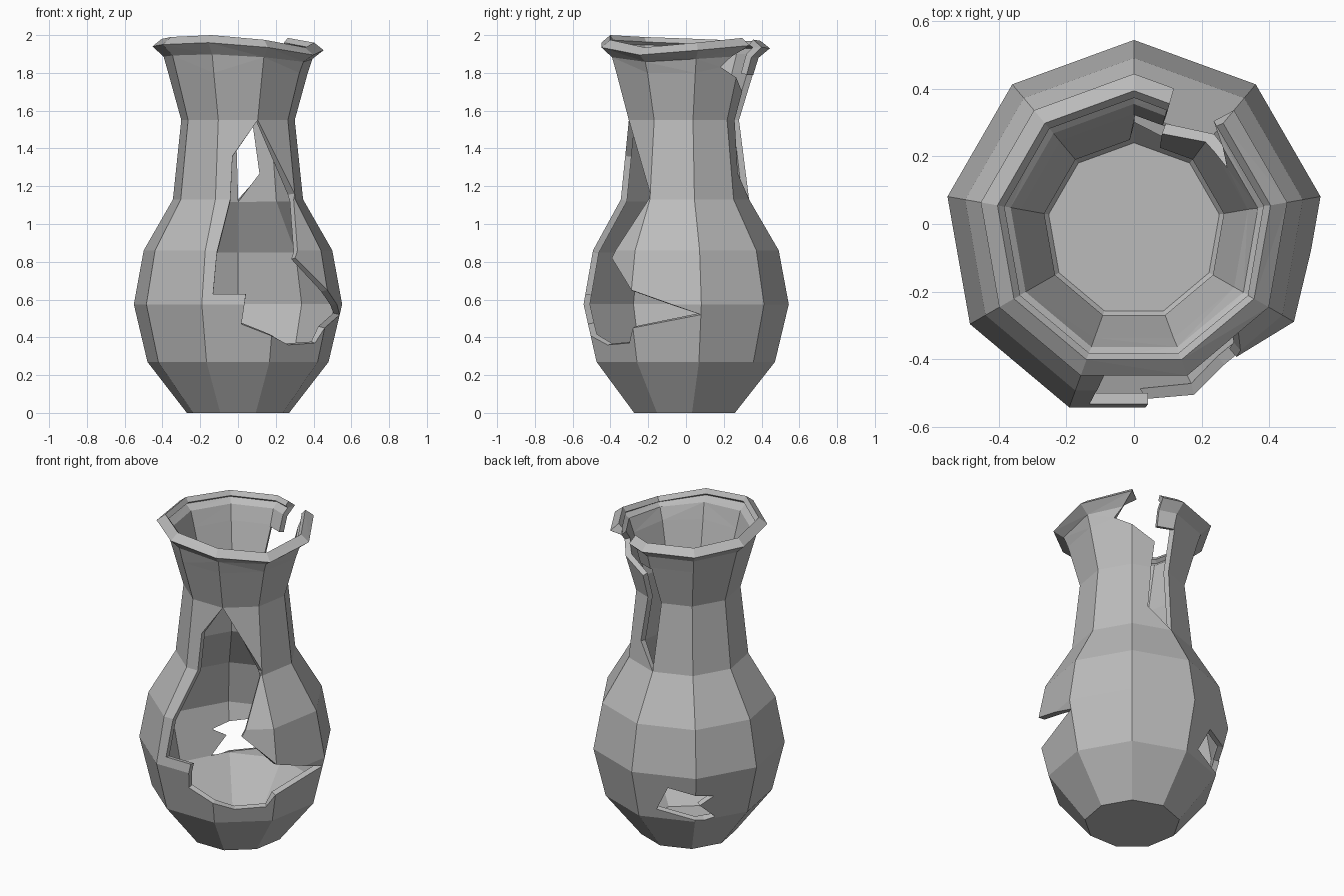
import bpy, bmesh, math
from mathutils import Vector
from mathutils.geometry import delaunay_2d_cdt

cube = bpy.data.objects.get("Cube")
if cube:
    bpy.data.objects.remove(cube, do_unlink=True)

SIDES = 9
AXIS_Y = -0.016
WALL = 0.033

# Profile of the vase: (height, corner radius)
profile = [(0, .275), (.27, .487), (.575, .56), (.86, .507), (1.13, .35),
           (1.55, .305), (1.80, .375), (1.88, .40), (1.93, .46), (1.97, .41)]
# Uneven rim: height offset at each corner
rim_wave = [.01, .02, .03, .005, -.035, -.01, .015, 0, 0]

# Broken openings, unrolled: (corner number around the vase, height)
front_break = [(2.15, .63), (2.61, .63), (2.55, .47), (3.35, .36), (3.87, .37),
               (4, .45), (5, .52), (4, .65), (3.47, .82), (4, 1.16), (3, 1.55),
               (2.37, 1.36), (2.33, 1.13), (2.18, .85)]
rim_break = [(7, 1.13), (7.12, 1.55), (7.03, 1.79), (6.6, 1.79), (6.6, 2.1),
             (6, 2.1), (6, 1.93), (5.58, 1.83), (6.58, 1.70), (6.55, 1.53), (6.42, 1.27)]
low_break = [(7.55, .49), (7.33, .33), (8.18, .27), (8.38, .28), (8.08, .38), (8.33, .43)]


def corner(i, r, z):
    a = math.radians(170 + 360 / SIDES * (i % SIDES))
    return Vector((r * math.cos(a), r * math.sin(a) + AXIS_Y, z))


def roll_up(u, z):
    """Put an unrolled point onto the faceted wall."""
    k = 0
    while k < len(profile) - 2 and z > profile[k + 1][0]:
        k += 1
    (z0, r0), (z1, r1) = profile[k], profile[k + 1]
    t = min(1, max(0, (z - z0) / (z1 - z0)))
    r = r0 + (r1 - r0) * t
    i = min(int(u), SIDES - 1)
    p = corner(i, r, z).lerp(corner(i + 1, r, z), u - i)
    w = rim_wave[i] + (rim_wave[(i + 1) % SIDES] - rim_wave[i]) * (u - i)
    p.z += w * min(1, max(0, (z - 1.80) / .13))
    return p


# Unrolled wall grid with the openings laid over it
rows, step = len(profile), SIDES + 1
points = [Vector((u, z)) for z, r in profile for u in range(step)]
faces = [[k * step + i, k * step + i + 1, (k + 1) * step + i + 1, (k + 1) * step + i]
         for k in range(rows - 1) for i in range(SIDES)]
wall_count = len(faces)
for hole in (front_break, rim_break, low_break):
    area = sum(a[0] * b[1] - b[0] * a[1] for a, b in zip(hole, hole[1:] + hole[:1]))
    ring = hole if area > 0 else hole[::-1]
    faces.append(list(range(len(points), len(points) + len(ring))))
    points += [Vector(p) for p in ring]
flat, _, tris, _, _, source = delaunay_2d_cdt(points, [], faces, 1, 1e-5)

# Wall: keep every piece outside the openings
bm = bmesh.new()
verts = [bm.verts.new(roll_up(p.x, p.y)) for p in flat]
for tri, src in zip(tris, source):
    if src and all(s < wall_count for s in src):
        bm.faces.new([verts[i] for i in tri])
# Base
bm.faces.new([bm.verts.new(corner(i, profile[0][1], 0)) for i in reversed(range(SIDES))])
bmesh.ops.remove_doubles(bm, verts=bm.verts[:], dist=1e-4)
bmesh.ops.delete(bm, geom=[v for v in bm.verts if not v.link_faces], context='VERTS')
bmesh.ops.dissolve_limit(bm, angle_limit=math.radians(1), verts=bm.verts[:], edges=bm.edges[:])
bmesh.ops.recalc_face_normals(bm, faces=bm.faces[:])
mesh = bpy.data.meshes.new("broken_vase")
bm.to_mesh(mesh)
bm.free()
vase = bpy.data.objects.new("broken_vase", mesh)
bpy.context.collection.objects.link(vase)

# Wall thickness, inward
shell = vase.modifiers.new("wall_thickness", 'SOLIDIFY')
shell.thickness = WALL
shell.offset = -1
shell.use_even_offset = True

# Plain grey clay
clay = bpy.data.materials.new("grey_clay")
clay.use_nodes = True
grey = (.5, .5, .5, 1)
clay.diffuse_color = grey
clay.node_tree.nodes["Principled BSDF"].inputs["Base Color"].default_value = grey
mesh.materials.append(clay)
